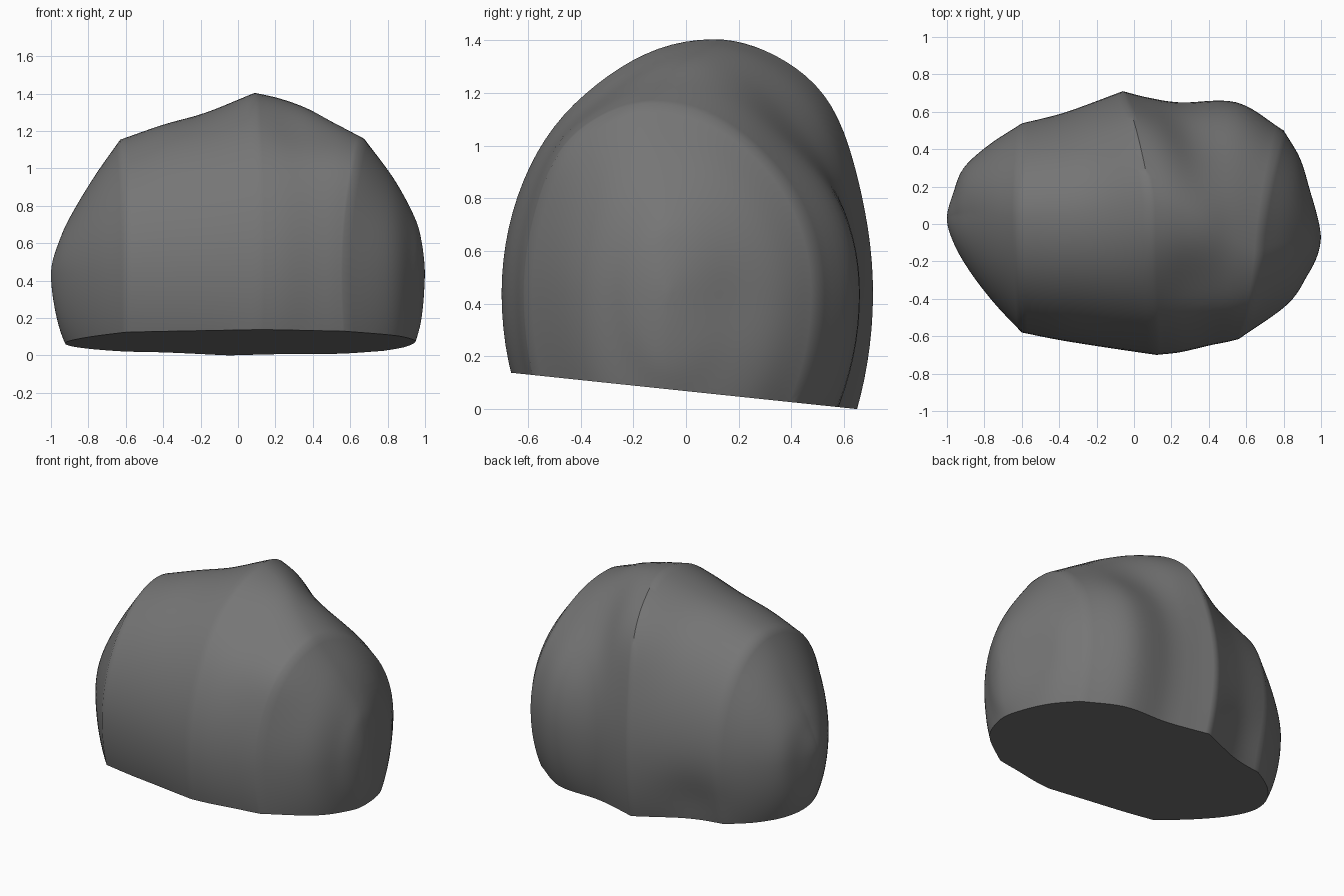
import bpy, bmesh, math
from mathutils import Vector

if "Cube" in bpy.data.objects:
    bpy.data.objects.remove(bpy.data.objects["Cube"])

# Key ribs along x: front (x, y), crest (x, y, z), back (x, y)
RIBS = [
    (-1.0, .03, -1.0, .03, .44, -1.0, .03),
    (-.965, -.10, -.945, .05, .64, -.965, .17),
    (-.88, -.25, -.87, .05, .79, -.91, .30),
    (-.75, -.42, -.76, .05, .97, -.78, .42),
    (-.60, -.58, -.63, .05, 1.155, -.60, .54),
    (-.40, -.62, -.40, .05, 1.235, -.40, .59),
    (-.15, -.66, -.17, .07, 1.30, -.25, .64),
    (.12, -.70, .09, .10, 1.405, -.06, .71),
    (.25, -.685, .23, .07, 1.375, .08, .675),
    (.40, -.65, .38, .00, 1.325, .25, .65),
    (.50, -.63, .53, -.08, 1.245, .55, .65),
    (.56, -.615, .67, -.14, 1.165, .80, .50),
    (.82, -.43, .83, -.08, .95, .89, .35),
    (.93, -.27, .94, -.06, .75, .95, .18),
    (.98, -.17, .98, -.07, .62, .985, .05),
    (1.0, -.07, 1.0, -.07, .44, 1.0, -.07),
]
RIDGES = [0, 4, 7, 11, 15]      # ribs where the surface keeps a ridge
STEPS, SIDES, MID_Z = 6, 96, .44

# Soft hollows (positive depth) and swellings (negative): centre, radius, depth
DENTS = [
    (Vector((.44, .42, 1.06)), .28, .045),
    (Vector((.34, -.27, 1.20)), .22, .04),
    (Vector((.06, .50, 1.13)), .27, -.04),
    (Vector((.62, -.45, .98)), .20, -.02),
    (Vector((.93, .14, .40)), .16, .012),
    (Vector((-.45, .58, .12)), .22, .035),
]


def spline(a, b, c, d, t):
    return [.5 * (2 * q + (r - p) * t + (2 * p - 5 * q + 4 * r - s) * t * t
                  + (3 * q - p - 3 * r + s) * t ** 3) for p, q, r, s in zip(a, b, c, d)]


def extend(a, b):
    # At a rounded tip, turn back with the same x so the end closes smoothly
    tip = abs(a[0]) == 1
    return [q if tip and i in (0, 2, 5) else 2 * p - q for i, (p, q) in enumerate(zip(a, b))]


def smooth_ribs():
    out = []
    for lo, hi in zip(RIDGES, RIDGES[1:]):
        seg = RIBS[lo:hi + 1]
        seg = [extend(seg[0], seg[1])] + seg + [extend(seg[-1], seg[-2])]
        for i in range(1, len(seg) - 2):
            out += [spline(*seg[i - 1:i + 3], k / STEPS) for k in range(STEPS)]
    return out[1:]


def rib_point(rib, ang):
    fx, fy, tx, ty, tz, bx, by = rib
    c, s = math.cos(ang), math.sin(ang)
    side_x, side_y = (bx, by) if c > 0 else (fx, fy)
    mid_x = tx if s > 0 else (fx + bx) / 2
    w = abs(c) ** 1.4
    p = Vector((mid_x * (1 - w) + side_x * w,
                ty + (side_y - ty) * abs(c),
                MID_Z + (tz - MID_Z) * s * (1 if s > 0 else 1.05 + .25 * tx * tx)))
    push = Vector((0, 0, 0))
    for centre, radius, depth in DENTS:
        inward = (Vector((.5 * centre.x, 0, .5)) - centre).normalized()
        push += inward * depth * math.exp(-((p - centre).length / radius) ** 2)
    return p + push


# Boulder body: ribs bridged into a closed skin
bm = bmesh.new()
rings = [[bm.verts.new(rib_point(r, 2 * math.pi * k / SIDES)) for k in range(SIDES)]
         for r in smooth_ribs()]
for a, b in zip(rings, rings[1:]):
    for k in range(SIDES):
        n = (k + 1) % SIDES
        bm.faces.new((a[k], a[n], b[n], b[k]))
for ring, r in ((rings[0], RIBS[0]), (rings[-1], RIBS[-1])):
    tip = bm.verts.new((r[0], r[1], MID_Z))
    for k in range(SIDES):
        bm.faces.new((ring[k], ring[(k + 1) % SIDES], tip))

# Tilted flat underside
cut = bmesh.ops.bisect_plane(bm, geom=bm.verts[:] + bm.edges[:] + bm.faces[:],
                             plane_co=(0, 0, .07), plane_no=(0, .105, 1), clear_inner=True)
rim = [e for e in cut["geom_cut"] if isinstance(e, bmesh.types.BMEdge)]
bmesh.ops.contextual_create(bm, geom=rim)
bmesh.ops.recalc_face_normals(bm, faces=bm.faces[:])
low = min(v.co.z for v in bm.verts)
bmesh.ops.translate(bm, verts=bm.verts[:], vec=(0, 0, -low))

mesh = bpy.data.meshes.new("boulder")
bm.to_mesh(mesh)
bm.free()

# Dark grey stone
stone = bpy.data.materials.new("dark_stone")
stone.diffuse_color = (.18, .18, .18, 1)
stone.use_nodes = True
stone.node_tree.nodes["Principled BSDF"].inputs["Base Color"].default_value = stone.diffuse_color
mesh.materials.append(stone)

rock = bpy.data.objects.new("boulder", mesh)
bpy.context.collection.objects.link(rock)
bpy.context.view_layer.objects.active = rock
rock.select_set(True)
bpy.ops.object.shade_smooth_by_angle(angle=math.radians(40))
